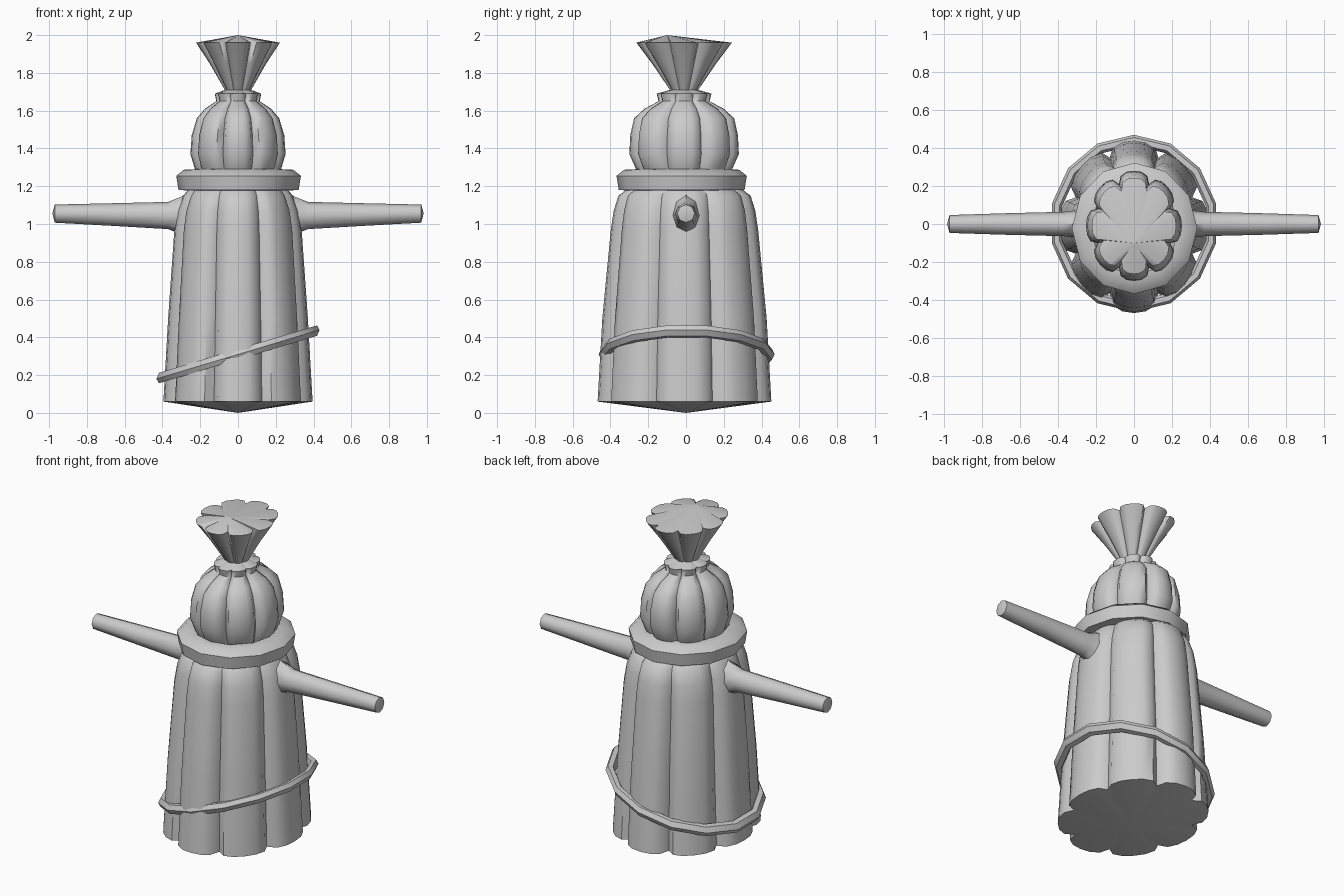
import bpy, bmesh
from math import sin, cos, pi, radians

if "Cube" in bpy.data.objects:
    bpy.data.objects.remove(bpy.data.objects["Cube"])


def make_object(name, bm, angle=50):
    bmesh.ops.recalc_face_normals(bm, faces=bm.faces)
    me = bpy.data.meshes.new(name)
    bm.to_mesh(me)
    bm.free()
    ob = bpy.data.objects.new(name, me)
    bpy.context.collection.objects.link(ob)
    bpy.ops.object.select_all(action='DESELECT')
    ob.select_set(True)
    bpy.context.view_layer.objects.active = ob
    bpy.ops.object.shade_smooth_by_angle(angle=radians(angle))
    return ob


def loft(name, rings, start=None, end=None, closed=False, angle=50):
    """Skin a list of point rings, with optional cap centres."""
    bm = bmesh.new()
    loops = [[bm.verts.new(p) for p in r] for r in rings]
    pairs = list(zip(loops, loops[1:]))
    if closed:
        pairs.append((loops[-1], loops[0]))
    n = len(loops[0])
    for a, b in pairs:
        for i in range(n):
            j = (i + 1) % n
            bm.faces.new((a[i], a[j], b[j], b[i]))
    for centre, loop in ((start, loops[0]), (end, loops[-1])):
        if centre:
            c = bm.verts.new(centre)
            for i in range(n):
                bm.faces.new((c, loop[i], loop[(i + 1) % n]))
    return make_object(name, bm, angle)


# Eight gathered cloth lobes: (angle offset, radius factor) within each lobe
LOBE = [(-22.5, 0), (-17, 0.72), (-9, 0.96), (0, 1), (9, 0.96), (17, 0.72)]


def cloth_ring(z, rx, ry, depth, cy=0.0):
    pts = []
    for k in range(8):
        for off, t in LOBE:
            a = radians(45 * k + off)
            f = 1 - depth * (1 - t)
            pts.append((rx * f * cos(a), cy + ry * f * sin(a), z))
    return pts


# Sack body
body = [(0.06, 0.395, 0.46, 0.16), (0.5, 0.37, 0.435, 0.15),
        (0.97, 0.337, 0.39, 0.13), (1.07, 0.32, 0.375, 0.12),
        (1.15, 0.29, 0.35, 0.11), (1.18, 0.265, 0.31, 0.10),
        (1.24, 0.20, 0.23, 0.10)]
loft("sack_body", [cloth_ring(z, x, y, d, -0.008) for z, x, y, d in body],
     (0, 0, 0), (0, 0, 1.25))

# Sack head, tied neck and flared top
head = [(1.21, 0.18, 0.20, 0.12), (1.28, 0.225, 0.25, 0.15),
        (1.37, 0.252, 0.29, 0.18), (1.47, 0.245, 0.285, 0.18),
        (1.56, 0.218, 0.265, 0.18), (1.61, 0.175, 0.21, 0.18),
        (1.65, 0.115, 0.135, 0.15), (1.69, 0.123, 0.145, 0.15),
        (1.71, 0.07, 0.075, 0.15), (1.85, 0.15, 0.17, 0.18),
        (1.96, 0.222, 0.253, 0.22)]
loft("sack_head", [cloth_ring(z, x, y, d, -0.01) for z, x, y, d in head],
     (0, 0, 1.2), (0, -0.1, 2.0))


def hoop(name, section, n, cx, cy, rx, ry, slope=0.0, phase=0.0):
    """Closed ring; section is (radial offset, z) points."""
    rings = []
    for k in range(n):
        a = 2 * pi * (k + phase) / n
        rings.append([(cx + (rx + r) * cos(a), cy + (ry + r) * sin(a),
                       z + slope * (cx + (rx + r) * cos(a))) for r, z in section])
    return loft(name, rings, closed=True)


# Thick collar around the neck
hoop("collar", [(0, 1.255), (-0.012, 1.18), (-0.11, 1.175), (-0.13, 1.25),
                (-0.10, 1.29), (-0.04, 1.287)], 12, 0.003, -0.023, 0.33, 0.345)

# Slanted rope around the hem
rope = [(0.028 * cos(pi * k / 3), 0.31 + 0.032 * sin(pi * k / 3)) for k in range(6)]
hoop("rope_belt", rope, 14, 0.0, 0.003, 0.415, 0.438, 0.3, 0.5)

# Stick arms, flaring where they join the body
arm = [(0.24, 1.045, 0.085, 0.14), (0.30, 1.045, 0.072, 0.10),
       (0.37, 1.045, 0.064, 0.072), (0.66, 1.05, 0.057, 0.06),
       (0.97, 1.055, 0.047, 0.048)]
for side, s in (("right", 1), ("left", -1)):
    rings = [[(s * x, ry * cos(pi * k / 4), z + rz * sin(pi * k / 4))
              for k in range(8)] for x, z, ry, rz in arm]
    loft(side + "_arm", rings, (s * 0.22, 0, 1.045), (s * 0.983, 0, 1.055))
